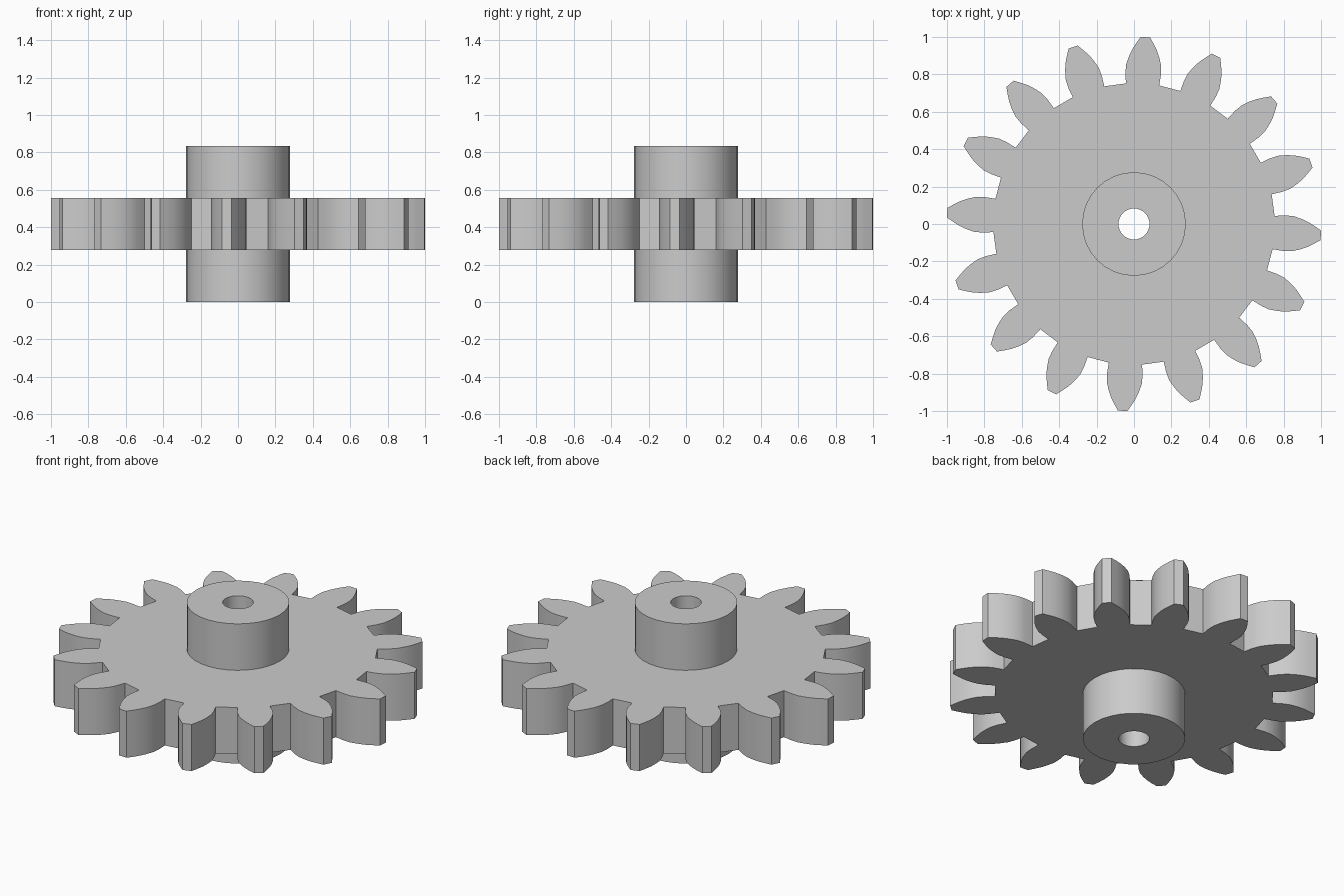
import bpy, bmesh
from math import radians, sin, cos, pi

TEETH = 16
PHASE = radians(86.5)          # direction of the first tooth
Z_LOW, Z_HIGH, TOP = 0.278, 0.556, 0.833
HUB_R, BORE_R, SEGMENTS = 0.277, 0.083, 32

cube = bpy.data.objects.get("Cube")
if cube:
    bpy.data.objects.remove(cube, do_unlink=True)

grey = bpy.data.materials.new("plain_grey")
grey.use_nodes = True
grey.diffuse_color = (0.6, 0.6, 0.6, 1)
grey.node_tree.nodes["Principled BSDF"].inputs["Base Color"].default_value = (0.6, 0.6, 0.6, 1)


def finish(bm, name):
    """Turn the bmesh into a shaded, coloured object."""
    bmesh.ops.recalc_face_normals(bm, faces=bm.faces)
    mesh = bpy.data.meshes.new(name)
    bm.to_mesh(mesh)
    bm.free()
    mesh.materials.append(grey)
    obj = bpy.data.objects.new(name, mesh)
    bpy.context.collection.objects.link(obj)
    bpy.ops.object.select_all(action="DESELECT")
    obj.select_set(True)
    bpy.context.view_layer.objects.active = obj
    bpy.ops.object.shade_smooth_by_angle(angle=radians(30))
    return obj


def loop(bm, polar, z):
    """Closed ring of edges through (radius, angle) points."""
    verts = [bm.verts.new((r * cos(a), r * sin(a), z)) for r, a in polar]
    return [bm.edges.new((v, verts[i - 1])) for i, v in enumerate(verts)]


def circle(radius):
    return [(radius, 2 * pi * i / SEGMENTS) for i in range(SEGMENTS)]


# Toothed wheel: one curved flank (radius, half angle), mirrored and repeated
flank = [(0.753, 6.8), (0.81, 6.75), (0.855, 6.3), (0.9, 5.15),
         (0.935, 4.05), (0.967, 2.8), (1.001, 1.45)]
tooth = [(r, -a) for r, a in flank] + [(r, a) for r, a in reversed(flank)]
outline = [(r, PHASE + radians(a) + 2 * pi * t / TEETH)
           for t in range(TEETH) for r, a in tooth]

bm = bmesh.new()
edges = loop(bm, outline, Z_LOW) + loop(bm, circle(HUB_R - 0.01), Z_LOW)
bmesh.ops.triangle_fill(bm, edges=edges, use_beauty=True, use_dissolve=False)
new = bmesh.ops.extrude_face_region(bm, geom=bm.faces[:], use_keep_orig=True)
verts = [g for g in new["geom"] if isinstance(g, bmesh.types.BMVert)]
bmesh.ops.translate(bm, verts=verts, vec=(0, 0, Z_HIGH - Z_LOW))
finish(bm, "gear_wheel")

# Hub: tube with a through bore, rings bridged around its cross-section
bm = bmesh.new()
section = [(HUB_R, 0), (HUB_R, TOP), (BORE_R, TOP), (BORE_R, 0)]
rings = [loop(bm, circle(r), z) for r, z in section]
for i, ring in enumerate(rings):
    bmesh.ops.bridge_loops(bm, edges=rings[i - 1] + ring)
finish(bm, "hub")
